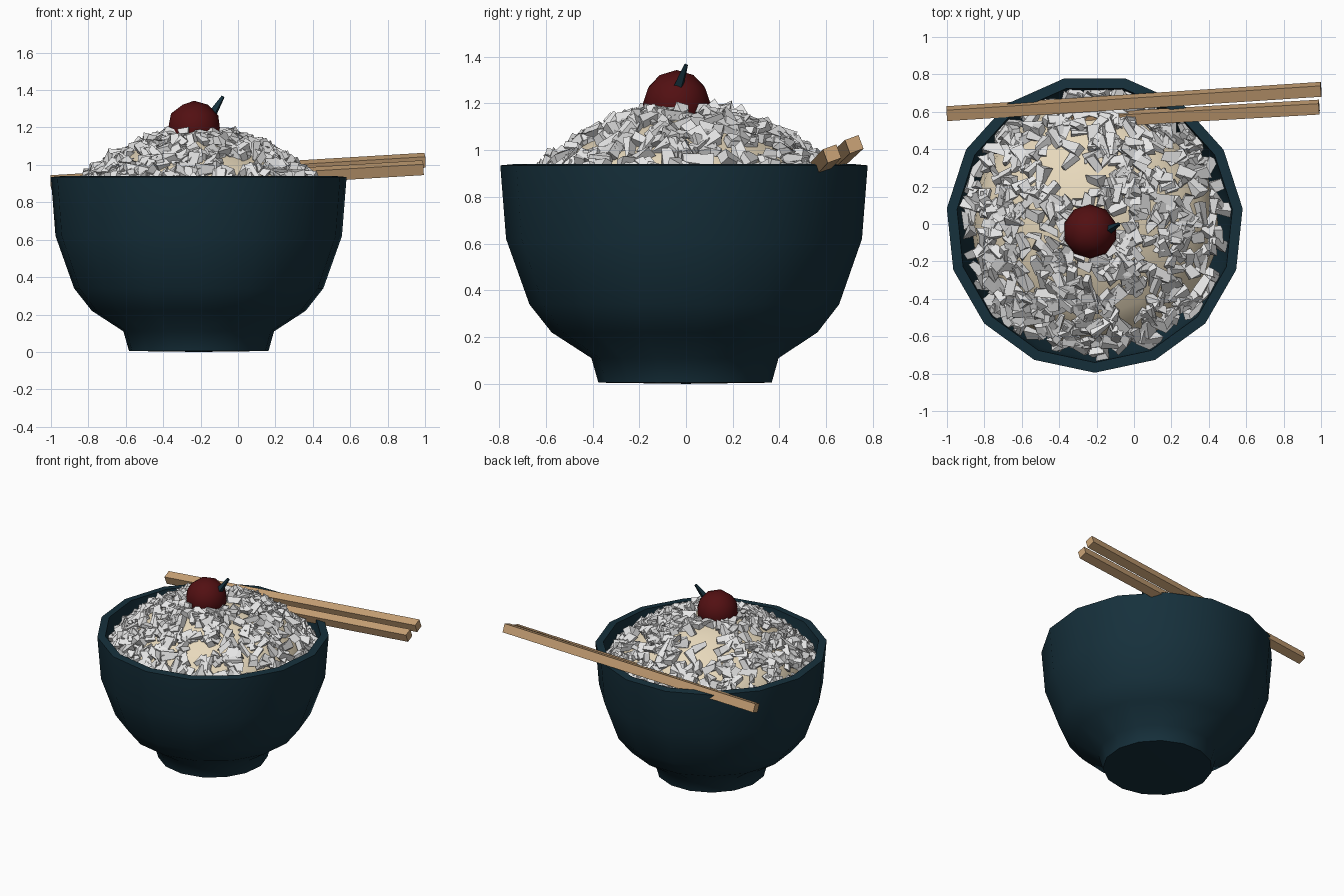
import bpy, bmesh, math, random
from mathutils import Vector, Matrix

random.seed(4)
if "Cube" in bpy.data.objects:
    bpy.data.objects.remove(bpy.data.objects["Cube"], do_unlink=True)

CX = -0.21  # bowl axis


def material(name, rgb):
    m = bpy.data.materials.new(name)
    m.use_nodes = True
    m.diffuse_color = (*rgb, 1)
    bsdf = next(n for n in m.node_tree.nodes if n.type == 'BSDF_PRINCIPLED')
    bsdf.inputs["Base Color"].default_value = (*rgb, 1)
    return m


glaze = material("dark teal glaze", (0.008, 0.03, 0.045))
cream = material("cream rice", (0.8, 0.69, 0.5))
white = material("white grain", (0.8, 0.8, 0.8))
red = material("dark red", (0.085, 0.005, 0.006))
wood = material("light wood", (0.58, 0.36, 0.18))


def finish(bm, name, mat, smooth=None):
    bmesh.ops.recalc_face_normals(bm, faces=bm.faces)
    me = bpy.data.meshes.new(name)
    bm.to_mesh(me)
    bm.free()
    me.materials.append(mat)
    ob = bpy.data.objects.new(name, me)
    bpy.context.collection.objects.link(ob)
    if smooth:
        bpy.ops.object.select_all(action='DESELECT')
        ob.select_set(True)
        bpy.context.view_layer.objects.active = ob
        bpy.ops.object.shade_smooth_by_angle(angle=math.radians(smooth))
    return ob


def revolve(name, profile, sides, mat, smooth):
    """Turn (radius, height) points around the bowl axis."""
    bm = bmesh.new()
    rings = []
    for r, z in profile:
        if r == 0:
            rings.append([bm.verts.new((CX, 0, z))] * sides)
        else:
            rings.append([bm.verts.new((CX + r * math.cos(a), r * math.sin(a), z))
                          for a in (math.tau * i / sides - math.pi / 2 for i in range(sides))])
    for low, high in zip(rings, rings[1:]):
        for i in range(sides):
            j = (i + 1) % sides
            corners = dict.fromkeys([low[i], low[j], high[j], high[i]])
            bm.faces.new(list(corners))
    return finish(bm, name, mat, smooth)


# Bowl with foot and thick rim
revolve("bowl", [(0, 0), (0.375, 0.005), (0.405, 0.11), (0.575, 0.22), (0.67, 0.34),
                 (0.77, 0.62), (0.795, 0.935), (0.74, 0.94), (0.72, 0.65),
                 (0.6, 0.35), (0, 0.2)], 15, glaze, 50)


# Rice mound
def mound(r):
    return 1.18 - 0.71 * r * r


revolve("rice_mound", [(0.66, 0.6), (0.64, 0.78)]
        + [(r, mound(r) - 0.015) for r in (0.58, 0.48, 0.36, 0.24, 0.12, 0)],
        24, cream, 60)

# Loose grains: jittered, tapered chips lying on the mound
bm = bmesh.new()
for i in range(560):
    r = 0.7 * math.sqrt(random.uniform(0.03, 1))
    a = random.uniform(0, math.tau)
    out = Vector((math.cos(a), math.sin(a), 0))
    normal = (out * 1.42 * r + Vector((0, 0, 1))).normalized()
    pos = Vector((CX, 0, 0)) + out * r + Vector((0, 0, mound(r)))
    # Thinner cover towards the back left of the crown
    if (pos - Vector((-0.32, 0.3, pos.z))).length < 0.17 and random.random() < 0.6:
        continue
    turn = (normal.to_track_quat('Z', 'Y').to_matrix().to_4x4()
            @ Matrix.Rotation(random.uniform(0, math.tau), 4, 'Z')
            @ Matrix.Rotation(random.uniform(-0.5, 0.5), 4, 'Y')
            @ Matrix.Rotation(random.uniform(-0.6, 0.6), 4, 'X'))
    size = Vector((random.uniform(0.07, 0.13), random.uniform(0.04, 0.065), 0.045))
    chip = bmesh.ops.create_cube(bm, size=1)["verts"]
    for v in chip:
        taper = 0.65 if v.co.x > 0 else 1
        v.co = Vector((v.co.x * size.x, v.co.y * size.y * taper, v.co.z * size.z * taper))
        v.co += Vector([random.uniform(-0.013, 0.013) for _ in range(3)])
        v.co = Matrix.Translation(pos) @ turn @ v.co
finish(bm, "rice_grains", white)

# Cherry and its stub of stem
bm = bmesh.new()
bmesh.ops.create_icosphere(bm, subdivisions=2, radius=0.145,
                           matrix=Matrix.Translation((-0.235, -0.04, 1.198)))
finish(bm, "cherry", red, 60)


def between(start, end):
    start, end = Vector(start), Vector(end)
    axis = end - start
    rot = axis.to_track_quat('Z', 'Y').to_matrix().to_4x4()
    return Matrix.Translation((start + end) / 2) @ rot, axis.length


bm = bmesh.new()
place, length = between((-0.15, -0.04, 1.25), (-0.08, 0.0, 1.365))
bmesh.ops.create_cone(bm, cap_ends=True, segments=4, radius1=0.028, radius2=0.01,
                      depth=length, matrix=place)
finish(bm, "cherry_stem", glaze)

# Chopsticks resting across the back of the rim
for name, start, end in (
        ("back_chopstick", (-1, 0.59, 0.905), (1, 0.72, 1.025)),
        ("front_chopstick", (-0.33, 0.55, 0.905), (0.99, 0.625, 0.985))):
    bm = bmesh.new()
    place, length = between(start, end)
    place = place @ Matrix.Rotation(math.radians(20), 4, 'Z')
    bmesh.ops.create_cube(bm, size=1, matrix=place @ Matrix.Diagonal((0.062, 0.062, length, 1)))
    finish(bm, name, wood)
